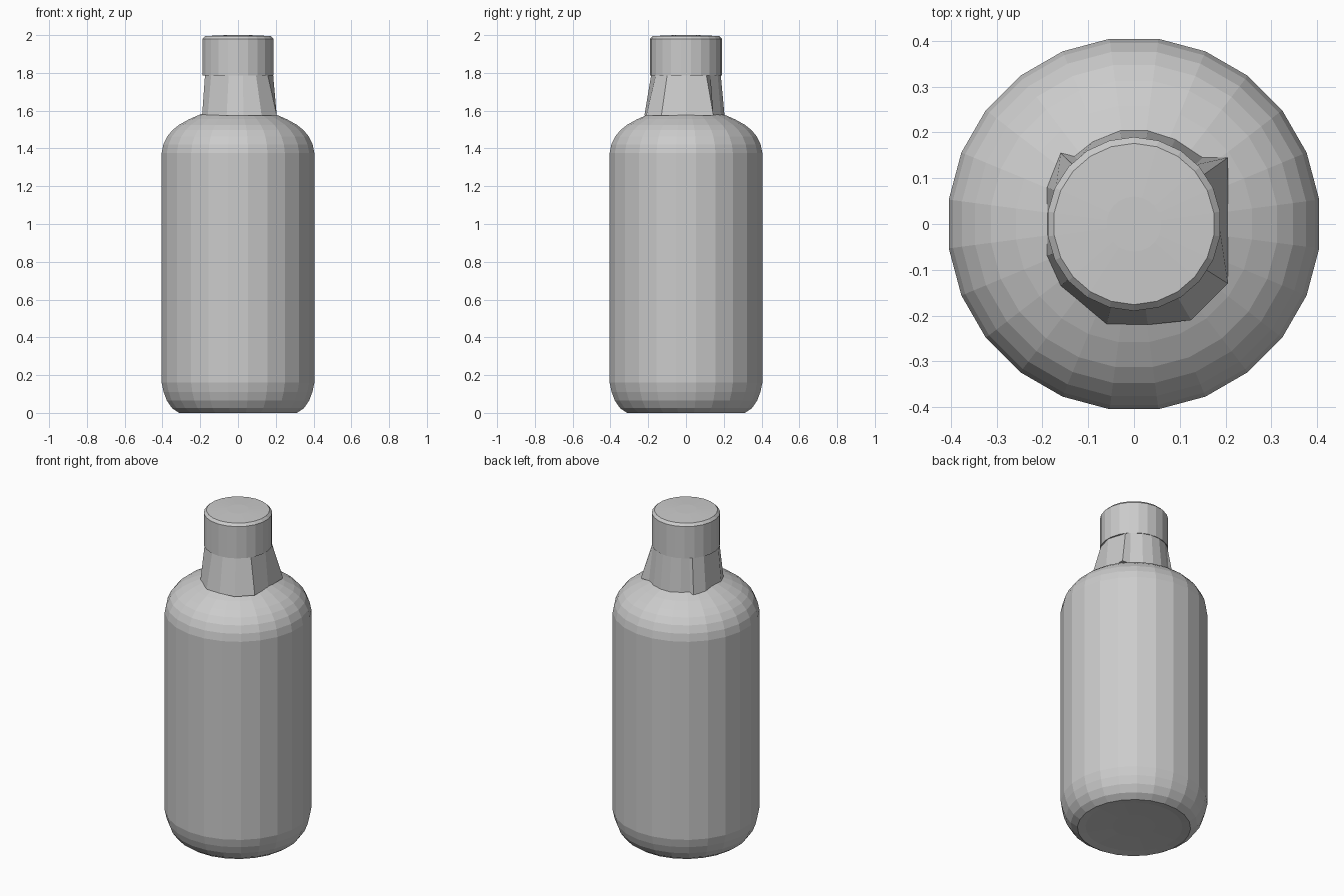
import bpy, bmesh, math

if "Cube" in bpy.data.objects:
    bpy.data.objects.remove(bpy.data.objects["Cube"])


def skin(name, rings, close_bottom=True, close_top=True):
    """Bridge a stack of equal-length closed loops into a faceted solid."""
    bm = bmesh.new()
    loops = [[bm.verts.new(p) for p in ring] for ring in rings]
    n = len(loops[0])
    for a, b in zip(loops, loops[1:]):
        for i in range(n):
            j = (i + 1) % n
            bm.faces.new((a[i], a[j], b[j], b[i]))
    if close_bottom:
        bm.faces.new(loops[0][::-1])
    if close_top:
        bm.faces.new(loops[-1])
    bmesh.ops.recalc_face_normals(bm, faces=bm.faces[:])
    mesh = bpy.data.meshes.new(name)
    bm.to_mesh(mesh)
    bm.free()
    obj = bpy.data.objects.new(name, mesh)
    bpy.context.collection.objects.link(obj)
    return obj


def circle(r, z, n=24):
    # half-step offset puts a flat facet on each axis
    return [(r * math.cos(2 * math.pi * (i + 0.5) / n),
             r * math.sin(2 * math.pi * (i + 0.5) / n), z) for i in range(n)]


def lathe(name, profile, n=24):
    return skin(name, [circle(r, z, n) for r, z in profile])


# Bottle body: slightly hollow underside, rounded foot, straight wall, domed shoulder
lathe("bottle_body", [
    (0.12, 0.012), (0.27, 0.006), (0.315, 0.0), (0.352, 0.025), (0.38, 0.065),
    (0.397, 0.11), (0.408, 0.16), (0.408, 1.375), (0.399, 1.42), (0.379, 1.462),
    (0.350, 1.497), (0.315, 1.525), (0.26, 1.555), (0.19, 1.585),
])

# Neck: uneven flared base narrowing to a round top under the cap
base = [(0.205, 0.0), (0.205, 0.145), (0.15, 0.145), (0.09, 0.185), (0.03, 0.204),
        (-0.03, 0.204), (-0.09, 0.18), (-0.13, 0.148), (-0.16, 0.155), (-0.19, 0.08),
        (-0.19, -0.07), (-0.16, -0.135), (-0.06, -0.218), (0.03, -0.22),
        (0.125, -0.21), (0.205, -0.13)]
top_r = 0.186
top = []
for x, y in base:
    a = math.atan2(y, x)
    top.append((top_r * math.cos(a), top_r * math.sin(a), 1.79))
skin("neck", [[(x, y, 1.575) for x, y in base], top])

# Cap: plain cylinder with a narrow chamfer at the top edge
lathe("cap", [(0.19, 1.785), (0.19, 1.98), (0.176, 1.995), (0.06, 2.0)], 22)
